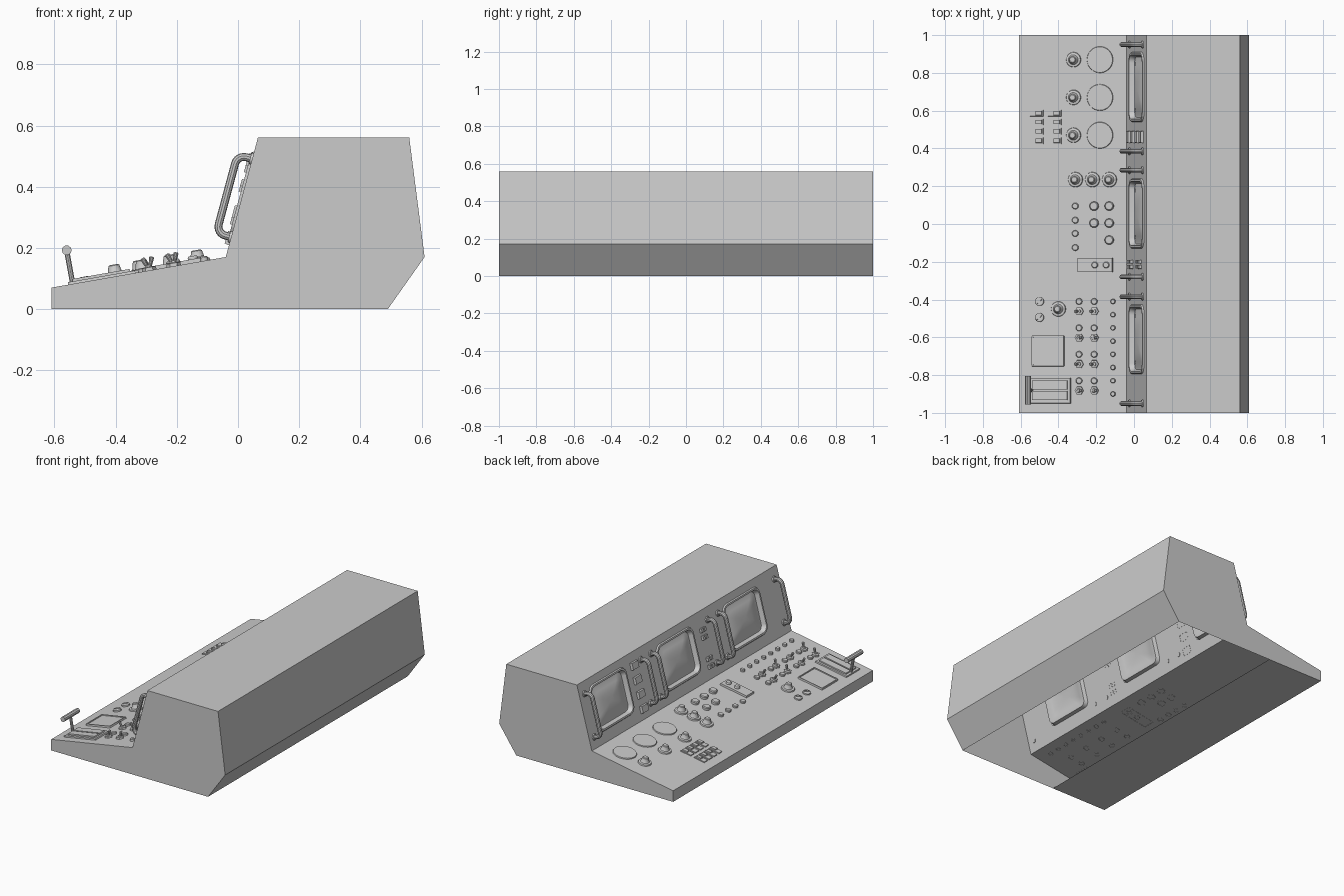
import bpy, bmesh, math
from mathutils import Matrix, Vector

cube = bpy.data.objects.get("Cube")
if cube:
    bpy.data.objects.remove(cube, do_unlink=True)

GREY = (0.6, 0.6, 0.6, 1)
mat = bpy.data.materials.new("console grey")
mat.use_nodes = True
mat.diffuse_color = GREY
mat.node_tree.nodes["Principled BSDF"].inputs["Base Color"].default_value = GREY

# Side profile corners (x, z)
LIP, HINGE, BROW = (-0.61, 0.07), (-0.04, 0.17), (0.065, 0.56)
PROFILE = [(-0.61, 0), LIP, HINGE, BROW, (0.56, 0.56), (0.61, 0.17), (0.49, 0)]


def frame(a, b):
    """Matrix whose X runs along the profile edge a-b and Z points outward."""
    u = Vector((b[0] - a[0], 0, b[1] - a[1])).normalized()
    v = Vector((0, 1, 0))
    m = Matrix((u, v, u.cross(v))).transposed().to_4x4()
    m.translation = (a[0], 0, a[1])
    return m


DECK, PANEL = frame(LIP, HINGE), frame(HINGE, BROW)
DECK_COS, PANEL_SIN = DECK[0][0], PANEL[2][0]


def on_deck(x, y):
    return DECK @ Matrix.Translation(((x - LIP[0]) / DECK_COS, y, 0))


def on_panel(z, y):
    return PANEL @ Matrix.Translation(((z - HINGE[1]) / PANEL_SIN, y, 0))


def add(name, mesh, matrix=Matrix()):
    obj = bpy.data.objects.new(name, mesh)
    bpy.context.collection.objects.link(obj)
    obj.matrix_world = matrix
    mesh.materials.clear()
    mesh.materials.append(mat)
    for p in mesh.polygons:
        p.use_smooth = True
    mesh.set_sharp_from_angle(angle=math.radians(30))
    return obj


def finish(name, bm, matrix=Matrix()):
    mesh = bpy.data.meshes.new(name)
    bm.to_mesh(mesh)
    bm.free()
    return add(name, mesh, matrix)


def circle(r, n=20):
    return [(r * math.cos(math.tau * i / n), r * math.sin(math.tau * i / n)) for i in range(n)]


def rounded(w, h, r, n=5):
    pts = []
    for q, (sx, sy) in enumerate([(1, 1), (-1, 1), (-1, -1), (1, -1)]):
        for i in range(n + 1):
            a = (q + i / n) * math.pi / 2
            pts.append((sx * (w / 2 - r) + r * math.cos(a), sy * (h / 2 - r) + r * math.sin(a)))
    return pts


def loft(name, matrix, rings):
    """Skin a stack of (outline, height) rings and cap the last one."""
    bm = bmesh.new()
    loops = [[bm.verts.new((x, y, z)) for x, y in pts] for pts, z in rings]
    for a, b in zip(loops, loops[1:]):
        for i in range(len(a)):
            j = (i + 1) % len(a)
            bm.faces.new((a[i], a[j], b[j], b[i]))
    bm.faces.new(loops[-1])
    return finish(name, bm, matrix)


def turned(name, matrix, profile, n=20):
    return loft(name, matrix, [(circle(r, n), z) for r, z in profile])


def block(name, matrix, w, h, t, taper=0.9):
    def rect(k):
        return [(k * w / 2, k * h / 2), (-k * w / 2, k * h / 2),
                (-k * w / 2, -k * h / 2), (k * w / 2, -k * h / 2)]
    return loft(name, matrix, [(rect(1), -0.001), (rect(taper), t)])


def tube(name, matrix, pts, radius):
    cu = bpy.data.curves.new(name, 'CURVE')
    cu.dimensions = '3D'
    cu.bevel_depth, cu.bevel_resolution, cu.use_fill_caps = radius, 3, True
    sp = cu.splines.new('POLY')
    sp.points.add(len(pts) - 1)
    for p, co in zip(sp.points, pts):
        p.co = (*co, 1)
    tmp = bpy.data.objects.new(name + " path", cu)
    bpy.context.collection.objects.link(tmp)
    deps = bpy.context.evaluated_depsgraph_get()
    mesh = bpy.data.meshes.new_from_object(tmp.evaluated_get(deps))
    bpy.data.objects.remove(tmp, do_unlink=True)
    return add(name, mesh, matrix)


# Console shell: open behind the short floor, front panel made separately
bm = bmesh.new()
near, far = [[bm.verts.new((x, y, z)) for x, z in PROFILE] for y in (-1, 1)]
for i in range(len(PROFILE) - 1):
    if i != 2:
        bm.faces.new((near[i], far[i], far[i + 1], near[i + 1]))
bm.faces.new(near[::-1])
bm.faces.new(far)
floor = [bm.verts.new((-0.21, y, 0)) for y in (-1, 1)]
bm.faces.new((near[0], floor[0], floor[1], far[0]))
bmesh.ops.recalc_face_normals(bm, faces=bm.faces)
finish("console_shell", bm)

# Front panel with three rounded openings
SCREENS, MID = (0.725, 0.055, -0.61), 0.375
length = math.dist(HINGE, BROW)
bm = bmesh.new()
mid = (MID - HINGE[1]) / PANEL_SIN
outlines = [[(0, -1), (length, -1), (length, 1), (0, 1)]]
outlines += [[(mid + px, y + py) for px, py in rounded(0.26, 0.34, 0.035)] for y in SCREENS]
for pts in outlines:
    vs = [bm.verts.new((x, y, 0)) for x, y in pts]
    for i in range(len(vs)):
        bm.edges.new((vs[i - 1], vs[i]))
bmesh.ops.triangle_fill(bm, use_beauty=True, use_dissolve=False, edges=bm.edges[:], normal=(0, 0, 1))
finish("front_panel", bm, PANEL)

# Screens: raised bezel, recess and domed glass
for y in SCREENS:
    loft("screen", on_panel(MID, y), [
        (rounded(0.29, 0.37, 0.05), 0), (rounded(0.28, 0.36, 0.045), 0.008),
        (rounded(0.26, 0.34, 0.04), 0.008), (rounded(0.24, 0.32, 0.035), -0.02),
        (rounded(0.22, 0.30, 0.035), -0.02), (rounded(0.17, 0.24, 0.03), -0.009),
        (rounded(0.10, 0.15, 0.02), -0.003), (rounded(0.04, 0.06, 0.01), -0.001)])

# Grab handles with round feet
REACH, BEND, SPAN = 0.05, 0.03, 0.265
for y in (0.95, 0.385, 0.285, -0.28, -0.385, -0.95):
    half = []
    for i in range(7):
        a = i / 6 * math.pi / 2
        half.append((-SPAN / 2 + BEND * (1 - math.cos(a)), 0, REACH - BEND * (1 - math.sin(a))))
    half.insert(0, (-SPAN / 2, 0, -0.003))
    path = half + [(-x, 0, z) for x, _, z in reversed(half)]
    m = on_panel(0.363, y)
    tube("grab_handle", m, path, 0.013)
    for s in (-1, 1):
        turned("handle_foot", m @ Matrix.Translation((s * SPAN / 2, 0, 0)), [(0.02, 0), (0.018, 0.007)])

# Panel switches between the screens
for z in (0.23, 0.315, 0.40, 0.485):
    block("panel_switch", on_panel(z, 0.46), 0.045, 0.065, 0.015)
for z in (0.24, 0.285, 0.41, 0.455):
    for y in (-0.2, -0.227):
        block("panel_rocker", on_panel(z, y), 0.025, 0.02, 0.015)


# Deck controls
def knob(x, y):
    turned("knob", on_deck(x, y), [(0.04, 0), (0.038, 0.008), (0.026, 0.01), (0.023, 0.014),
                                   (0.018, 0.036), (0.014, 0.039)])


def button(x, y, r, h=0.012):
    turned("button", on_deck(x, y), [(r, -0.002), (r, h * 0.75), (r * 0.8, h)], 16)


def toggle(x, y, lean):
    m = on_deck(x, y)
    turned("toggle_nut", m, [(0.024, 0), (0.023, 0.01), (0.012, 0.012), (0.01, 0.018)], 6)
    turned("toggle_lever", m @ Matrix.Rotation(lean, 4, 'Y'),
           [(0.005, 0.008), (0.008, 0.043), (0.005, 0.046)], 10)


for y in (0.87, 0.67, 0.47):
    turned("gauge", on_deck(-0.18, y), [(0.07, 0), (0.068, 0.006)], 36)
    knob(-0.32, y)
for x in (-0.31, -0.22, -0.13):
    knob(x, 0.235)
knob(-0.4, -0.45)

for y in (0.095, 0.02, -0.05, -0.125):
    button(-0.31, y, 0.017)
for x, y in ((-0.21, 0.095), (-0.21, 0.005), (-0.13, 0.095), (-0.13, 0.005), (-0.13, -0.085)):
    button(x, y, 0.024, 0.018)

block("button_plate", on_deck(-0.205, -0.217), 0.19, 0.075, 0.012, 0.97)
for x in (-0.205, -0.145):
    button(x, -0.217, 0.017, 0.022)

for row in range(4):
    y = -0.41 - 0.14 * row
    for x in (-0.29, -0.21):
        button(x, y, 0.017)
        toggle(x, y - 0.052, 0.35 if row % 2 else -0.35)
for i in range(8):
    button(-0.11, -0.41 - 0.07 * i, 0.013, 0.015)

for y in (-0.41, -0.495):
    button(-0.5, y, 0.024, 0.012)
    block("dial_pointer", on_deck(-0.5, y) @ Matrix.Translation((0, 0, 0.012))
          @ Matrix.Rotation(0.7, 4, 'Z'), 0.036, 0.006, 0.005)

for x in (-0.515, -0.42):
    for y in (0.587, 0.54, 0.491, 0.441):
        block("rocker_base", on_deck(x, y), 0.073, 0.034, 0.006, 0.97)
        block("rocker_cap", on_deck(x + 0.012, y), 0.035, 0.024, 0.014)

# Touch pad with raised rim
loft("touch_pad", on_deck(-0.455, -0.672), [
    (rounded(0.175, 0.165, 0.004), 0), (rounded(0.172, 0.162, 0.004), 0.01),
    (rounded(0.16, 0.15, 0.003), 0.01), (rounded(0.158, 0.148, 0.003), 0.005)])

# Throttle: plate, two rails beside a slot, and a T lever
block("throttle_plate", on_deck(-0.445, -0.882), 0.225, 0.135, 0.008, 0.98)
for s in (-1, 1):
    block("throttle_rail", on_deck(-0.445, -0.88 + 0.028 * s), 0.195, 0.048, 0.016, 0.97)
tube("throttle_stem", Matrix(), [(-0.54, -0.88, 0.08), (-0.56, -0.88, 0.19)], 0.009)
tube("throttle_grip", Matrix(), [(-0.56, -0.955, 0.192), (-0.56, -0.805, 0.192)], 0.016)
